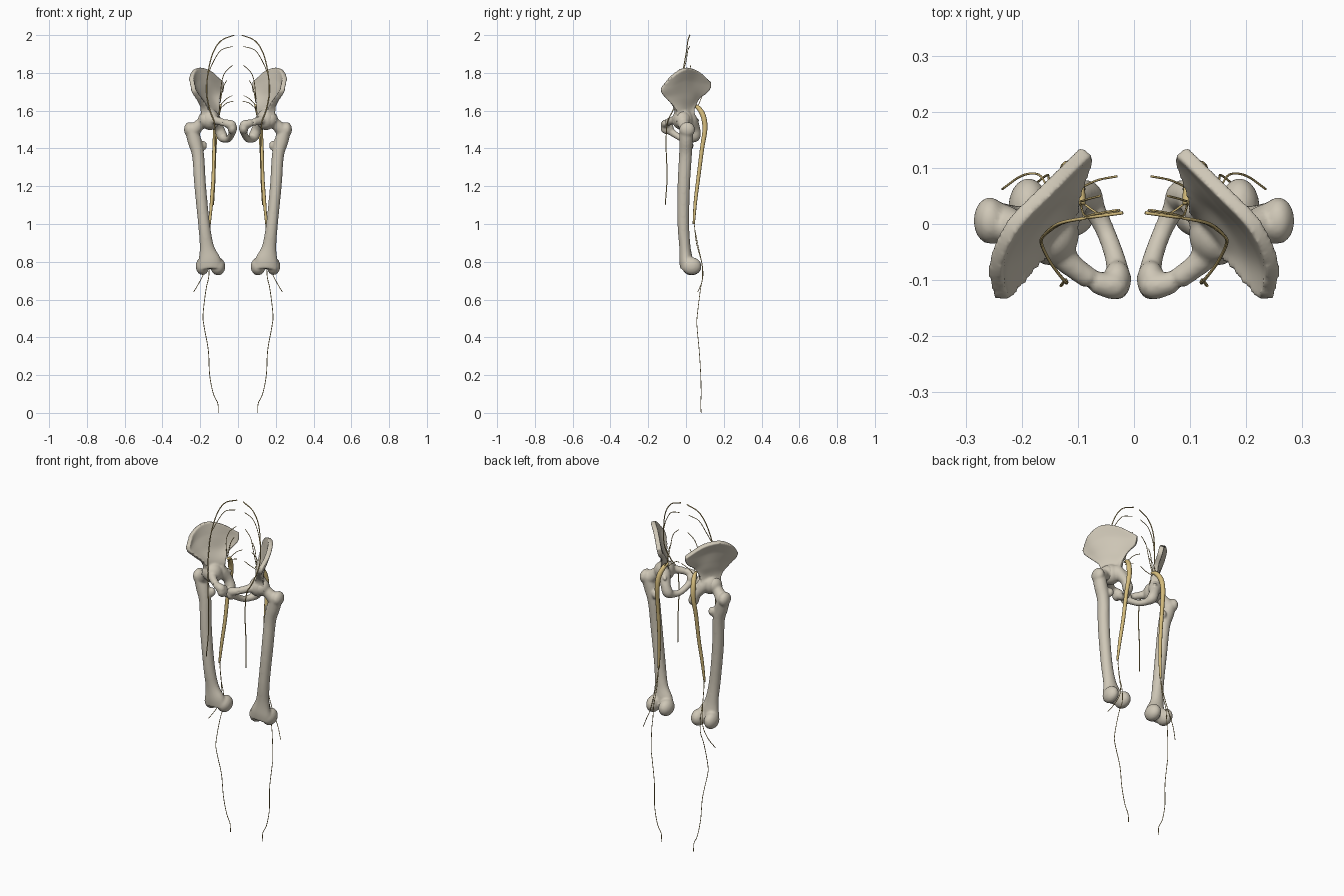
import bpy, bmesh, math
from mathutils import Vector, Matrix


def material(name, rgb):
    m = bpy.data.materials.new(name)
    m.diffuse_color = (*rgb, 1)
    return m


BONE = material("bone", (0.62, 0.57, 0.47))
NERVE = material("nerve", (0.66, 0.50, 0.20))


def spline(pts, n):
    """Catmull-Rom through tuples of any length."""
    p = [Vector(q) for q in pts]
    p = [2 * p[0] - p[1]] + p + [2 * p[-1] - p[-2]]
    out = []
    for i in range(1, len(p) - 2):
        a, b, c, d = p[i - 1:i + 3]
        for k in range(n):
            t = k / n
            out.append(0.5 * (2 * b + (c - a) * t + (2 * a - 5 * b + 4 * c - d) * t * t
                              + (3 * b - a - 3 * c + d) * t ** 3))
    return out + [p[-2]]


def loft(bm, pts, n=5, sides=16):
    """Tube through (x, y, z, rx[, ry]) points with flat caps."""
    pts = [q if len(q) == 5 else (*q, q[3]) for q in pts]
    path = spline(pts, n)
    pos = [Vector(q[:3]) for q in path]
    rings = []
    for i, q in enumerate(path):
        t = (pos[min(i + 1, len(pos) - 1)] - pos[max(i - 1, 0)]).normalized()
        ref = Vector((1, 0, 0)) if abs(t.x) < 0.85 else Vector((0, 1, 0))
        u = (ref - t * t.dot(ref)).normalized()
        v = t.cross(u)
        rings.append([bm.verts.new(pos[i] + u * q[3] * math.cos(a) + v * q[4] * math.sin(a))
                      for a in (2 * math.pi * k / sides for k in range(sides))])
    for r, s in zip(rings, rings[1:]):
        for k in range(sides):
            j = (k + 1) % sides
            bm.faces.new((r[k], r[j], s[j], s[k]))
    bm.faces.new(rings[0][::-1])
    bm.faces.new(rings[-1])


def ball(bm, c, r):
    bmesh.ops.create_uvsphere(bm, u_segments=24, v_segments=14, radius=1,
                              matrix=Matrix.Translation(c) @ Matrix.Diagonal((*r, 1)))


def finish(bm, name, mat, voxel=0, smooth=4):
    """Make the object, fuse bone parts, and mirror to the other side."""
    bmesh.ops.recalc_face_normals(bm, faces=bm.faces[:])
    me = bpy.data.meshes.new(name)
    bm.to_mesh(me)
    bm.free()
    me.materials.append(mat)
    for f in me.polygons:
        f.use_smooth = True
    ob = bpy.data.objects.new(name, me)
    bpy.context.collection.objects.link(ob)
    if voxel:
        r = ob.modifiers.new("fuse", 'REMESH')
        r.mode, r.voxel_size, r.use_smooth_shade = 'VOXEL', voxel, True
        s = ob.modifiers.new("soften", 'SMOOTH')
        s.factor, s.iterations = 0.5, smooth
    m = ob.modifiers.new("other_side", 'MIRROR')
    m.use_mirror_merge = False
    return ob


# Hip bone: ilium blade, rows from socket to crest, front to back
rows = [
    [(.175, -.055, 1.54), (.17, -.03, 1.54), (.155, -.01, 1.54), (.14, .015, 1.54), (.125, .035, 1.54)],
    [(.18, -.06, 1.61), (.17, -.035, 1.61), (.152, -.01, 1.61), (.13, .015, 1.61), (.112, .036, 1.61)],
    [(.213, -.11, 1.67), (.203, -.06, 1.675), (.18, -.015, 1.68), (.143, .03, 1.675), (.1, .062, 1.665)],
    [(.233, -.132, 1.70), (.232, -.07, 1.735), (.2, -.01, 1.76), (.148, .045, 1.75), (.083, .115, 1.705)],
    [(.237, -.13, 1.725), (.247, -.075, 1.785), (.218, -.005, 1.825), (.155, .062, 1.81), (.085, .13, 1.75)],
]
N = 5
across = [spline(r, N) for r in rows]
grid = list(zip(*[spline(col, N) for col in zip(*across)]))
bm = bmesh.new()
H = len(grid)
W = len(grid[0])


def normal(i, j):
    du = grid[min(i + 1, H - 1)][j] - grid[max(i - 1, 0)][j]
    dv = grid[i][min(j + 1, W - 1)] - grid[i][max(j - 1, 0)]
    return du.cross(dv).normalized()


def thick(i, j):
    base = .024 - .016 * min(1, i / (H * .5))
    edge = max(abs(2 * j / (W - 1) - 1) ** 4, max(0, i / (H - 1) - .75) * 4)
    return base + .006 * edge


skins = [[[bm.verts.new(grid[i][j] + s * thick(i, j) * normal(i, j)) for j in range(W)]
          for i in range(H)] for s in (1, -1)]
for g in skins:
    for i in range(H - 1):
        for j in range(W - 1):
            bm.faces.new((g[i][j], g[i][j + 1], g[i + 1][j + 1], g[i + 1][j]))
rim = ([(0, j) for j in range(W)] + [(i, W - 1) for i in range(1, H)]
       + [(H - 1, j) for j in range(W - 2, -1, -1)] + [(i, 0) for i in range(H - 2, 0, -1)])
for (a, b), (c, d) in zip(rim, rim[1:] + rim[:1]):
    bm.faces.new((skins[0][a][b], skins[0][c][d], skins[1][c][d], skins[1][a][b]))

# Socket, pubis, ischium and spine
ball(bm, (.148, -.018, 1.553), (.05, .056, .056))
loft(bm, [(.15, -.03, 1.555, .034), (.115, -.07, 1.548, .022), (.07, -.102, 1.535, .02),
          (.035, -.11, 1.525, .025), (.022, -.108, 1.515, .018)])
ball(bm, (.03, -.1, 1.508), (.025, .035, .033))
loft(bm, [(.026, -.1, 1.505, .022), (.034, -.06, 1.475, .018), (.05, -.015, 1.45, .017),
          (.07, .025, 1.45, .02), (.084, .048, 1.465, .029), (.1, .048, 1.505, .027),
          (.125, .025, 1.55, .036), (.135, .01, 1.58, .03)])
loft(bm, [(.115, .035, 1.55, .02), (.1, .055, 1.55, .012), (.088, .068, 1.546, .006)])
finish(bm, "hip_bone", BONE, .0055, 4)

# Femur: shaft, neck, head, trochanters and condyles
bm = bmesh.new()
loft(bm, [(.25, .003, 1.505, .032, .038), (.23, 0, 1.44, .037, .036), (.211, -.003, 1.36, .032, .034),
          (.2, -.012, 1.2, .031, .033), (.18, -.014, 1.0, .031, .031), (.165, -.006, .88, .038, .03),
          (.152, 0, .81, .06, .036), (.147, .003, .765, .066, .034)], 6, 24)
loft(bm, [(.165, -.02, 1.55, .033), (.198, -.012, 1.53, .03), (.235, 0, 1.495, .036)])
ball(bm, (.165, -.02, 1.552), (.047, .047, .047))
ball(bm, (.257, .006, 1.5), (.029, .042, .04))
ball(bm, (.184, .02, 1.415), (.02, .02, .026))
ball(bm, (.188, .03, .777), (.036, .052, .047))
ball(bm, (.106, .03, .775), (.039, .052, .047))
finish(bm, "thigh_bone", BONE, .0065, 4)

# Sciatic nerve trunk
bm = bmesh.new()
loft(bm, [(.092, .035, 1.63, .006), (.1, .065, 1.615, .012), (.112, .092, 1.57, .014),
          (.118, .1, 1.5, .013), (.125, .085, 1.4, .011), (.13, .066, 1.25, .01),
          (.14, .05, 1.12, .009), (.15, .041, 1.0, .006)], 6, 12)
finish(bm, "sciatic_nerve", NERVE)

# Fine nerves
fine = {
    "femoral_nerve": [(.02, .02, 2.0), (.09, .01, 1.97), (.135, 0, 1.9), (.16, -.02, 1.79),
                      (.165, -.035, 1.69), (.148, -.07, 1.6), (.125, -.1, 1.53), (.12, -.105, 1.4),
                      (.122, -.1, 1.25), (.13, -.11, 1.1)],
    "lumbar_root": [(.03, .02, 1.94), (.09, .01, 1.92), (.13, 0, 1.86), (.16, -.02, 1.79)],
    "lumbosacral_root": [(.03, .025, 1.84), (.07, .018, 1.8), (.088, .015, 1.74), (.095, .035, 1.64)],
    "upper_sacral_root": [(.06, .05, 1.76), (.08, .045, 1.72), (.095, .04, 1.64)],
    "middle_sacral_root": [(.03, .085, 1.68), (.065, .078, 1.66), (.1, .062, 1.62)],
    "lower_sacral_root": [(.025, .025, 1.65), (.06, .018, 1.64), (.095, .04, 1.61)],
    "tibial_nerve": [(.148, .042, 1.02), (.15, .055, .9), (.152, .082, .8), (.155, .087, .72),
                     (.17, .076, .65), (.185, .06, .52), (.18, .058, .46), (.157, .07, .33),
                     (.15, .078, .2), (.13, .08, .1), (.107, .078, .05), (.105, .08, 0)],
    "fibular_nerve": [(.15, .045, .98), (.155, .065, .88), (.17, .088, .77), (.2, .086, .7),
                      (.235, .062, .64)],
}
for name, pts in fine.items():
    bm = bmesh.new()
    r = .003 if name == "femoral_nerve" else .002
    loft(bm, [(*p, r) for p in pts], 5, 6)
    finish(bm, name, NERVE)
